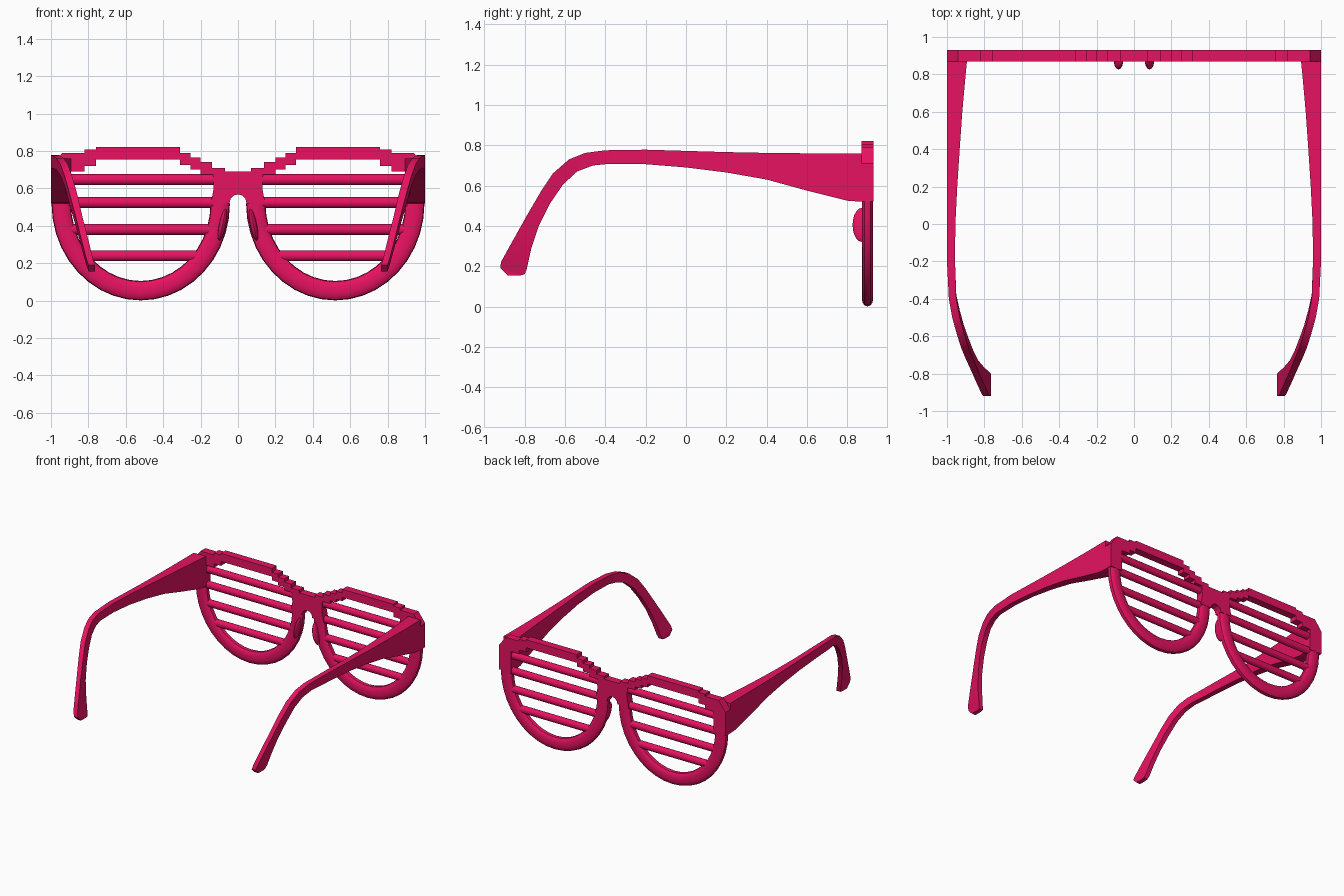
import bpy, bmesh, math
from mathutils import Matrix

if "Cube" in bpy.data.objects:
    bpy.data.objects.remove(bpy.data.objects["Cube"])

pink = bpy.data.materials.new("pink_plastic")
pink.diffuse_color = (0.8, 0.006, 0.12, 1)
pink.use_nodes = True
pink.node_tree.nodes["Principled BSDF"].inputs["Base Color"].default_value = pink.diffuse_color


def finish(name, bm, mirror=True, smooth=True):
    bmesh.ops.recalc_face_normals(bm, faces=bm.faces)
    me = bpy.data.meshes.new(name)
    bm.to_mesh(me)
    bm.free()
    me.materials.append(pink)
    ob = bpy.data.objects.new(name, me)
    bpy.context.collection.objects.link(ob)
    if mirror:
        mod = ob.modifiers.new("mirror", 'MIRROR')
        mod.use_mirror_merge = False
    if smooth:
        bpy.ops.object.select_all(action='DESELECT')
        ob.select_set(True)
        bpy.context.view_layer.objects.active = ob
        bpy.ops.object.shade_smooth_by_angle(angle=math.radians(35))
    return ob


def loft(rings):
    """Skin a list of closed rings and cap both ends."""
    bm = bmesh.new()
    vs = [[bm.verts.new(p) for p in r] for r in rings]
    n = len(vs[0])
    for a, b in zip(vs, vs[1:]):
        for i in range(n):
            j = (i + 1) % n
            bm.faces.new((a[i], a[j], b[j], b[i]))
    bm.faces.new(vs[0])
    bm.faces.new(vs[-1])
    return bm


CX, CZ, RX, RZ, TUBE = 0.52, 0.52, 0.425, 0.467, 0.052
YF = 0.9  # middle plane of the front frame

# Stepped brow bar with bridge and end blocks: right half outline, mirrored
top = [(0.07, .69), (.07, .71), (.14, .71), (.14, .74), (.2, .74), (.2, .765),
       (.255, .765), (.255, .79), (.31, .79), (.31, .82), (.76, .82), (.76, .807),
       (.82, .807), (.82, .79), (.94, .79), (1, .71), (1, .52)]
low = [(.893, .52), (.893, .69), (.82, .69), (.82, .72), (.76, .72), (.76, .755),
       (.31, .755), (.31, .725), (.255, .725), (.255, .7), (.2, .7), (.2, .675),
       (.135, .675), (.13, .6), (.145, .52), (.046, .52), (.04, .545), (.023, .562)]
half = top + low
outline = half + [(0, .568)] + [(-x, z) for x, z in reversed(half)]
finish("brow_bar", loft([[(x, y, z) for x, z in outline] for y in (0.87, 0.93)]),
       mirror=False, smooth=False)

# Lower rims: rounded tube swept along a half ellipse
rings = []
for i in range(21):
    t = math.pi + math.pi * i / 20
    c, s = math.cos(t), math.sin(t)
    ring = []
    for k in range(14):
        a = 2 * math.pi * k / 14
        r = TUBE * math.copysign(abs(math.cos(a)) ** .85, math.cos(a))
        y = 0.029 * math.copysign(abs(math.sin(a)) ** .85, math.sin(a))
        ring.append((CX + (RX + r) * c, YF + y, CZ + (RZ + r) * s))
    rings.append(ring)
finish("lower_rim", loft(rings))

# Shutter slats ending inside the rim
for n, z in enumerate((0.647, 0.524, 0.38, 0.24)):
    d = min(z - CZ, 0)
    w = RX * math.sqrt(1 - (d / RZ) ** 2) - 0.01
    rings = [[(x, YF + .025 * math.cos(a), z + .029 * math.sin(a))
              for a in (2 * math.pi * k / 12 for k in range(12))]
             for x in (CX - w, CX + w)]
    finish(f"slat_{n + 1}", loft(rings))

# Temple arms: stations of top y,z / bottom y,z / outer x, inner x
stations = [
    (.87, .76, .87, .52, 1, .893), (.8, .76, .8, .525, 1, .9),
    (.6, .76, .6, .575, 1, .918), (.4, .762, .4, .63, 1, .932),
    (.2, .766, .2, .665, 1, .945), (0, .772, 0, .69, 1, .955),
    (-.2, .778, -.2, .706, 1, .957), (-.4, .775, -.38, .708, .99, .95),
    (-.5, .762, -.46, .7, .972, .932), (-.58, .73, -.54, .67, .95, .91),
    (-.66, .66, -.61, .605, .925, .885), (-.72, .57, -.675, .51, .9, .86),
    (-.79, .45, -.73, .4, .868, .832), (-.86, .325, -.768, .285, .837, .8),
    (-.918, .22, -.79, .185, .81, .775), (-.92, .19, -.8, .16, .8, .765),
    (-.885, .155, -.82, .155, .8, .765)]
finish("temple_arm", loft([[(xo, ty, tz), (xi, ty, tz), (xi, by, bz), (xo, by, bz)]
                           for ty, tz, by, bz, xo, xi in stations]))

# Nose pads: thin tilted ovals behind the inner rims
bm = bmesh.new()
bmesh.ops.create_uvsphere(
    bm, u_segments=16, v_segments=10, radius=1,
    matrix=Matrix.Translation((.083, .872, .405)) @ Matrix.Rotation(-0.2, 4, 'Y')
    @ Matrix.Diagonal((.018, .046, .086, 1)))
finish("nose_pad", bm)
